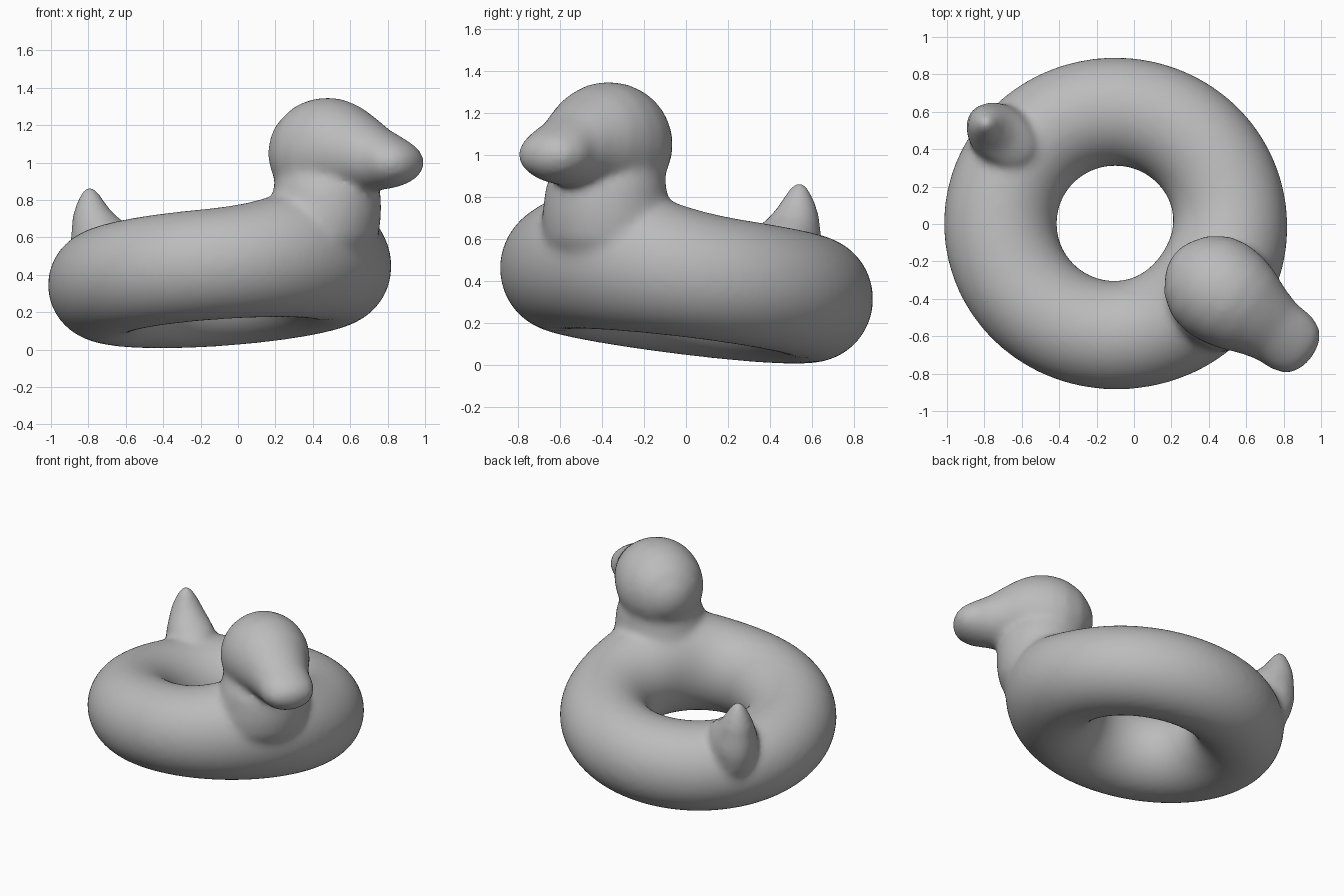
import bpy, bmesh, math
from mathutils import Vector

old = bpy.data.objects.get("Cube")
if old:
    bpy.data.objects.remove(old)

UP = Vector((0, 0, 1))
SEGMENTS = 40
bm = bmesh.new()


def ellipse(center, axis_a, axis_b, a, b, n=SEGMENTS):
    """Ring of vertices around a centre."""
    steps = [2 * math.pi * i / n for i in range(n)]
    return [bm.verts.new(center + axis_a * a * math.cos(t) + axis_b * b * math.sin(t))
            for t in steps]


def bridge(r1, r2):
    n = len(r1)
    for i in range(n):
        j = (i + 1) % n
        bm.faces.new((r1[i], r1[j], r2[j], r2[i]))


def loft(sections, axis_a, axis_b):
    """Capped skin through (centre, half width, half height) sections."""
    rings = [ellipse(c, axis_a, axis_b, a, b) for c, a, b in sections]
    for r1, r2 in zip(rings, rings[1:]):
        bridge(r1, r2)
    bm.faces.new(rings[0][::-1])
    bm.faces.new(rings[-1])


facing = Vector((0.81, -0.59, 0)).normalized()

# Swim ring: thick tube, tilted up towards the head, with a raised chest
ring_center = Vector((-0.1, 0.003, 0.387))
rings = []
for i in range(96):
    t = 2 * math.pi * i / 96
    out = Vector((math.cos(t), math.sin(t), 0))
    chest = 0.05 * max(0, out.dot(facing)) ** 6
    center = ring_center + Vector((out.x * 0.615, out.y * 0.598, chest))
    center.z += 0.042 * out.x - 0.072 * out.y
    width = 0.29 + 0.012 * out.x ** 2 + 0.3 * chest
    rings.append(ellipse(center, out, UP, width, 0.298 + chest))
for i in range(96):
    bridge(rings[i], rings[(i + 1) % 96])

# Neck: rises out of the chest
neck = [(0.4, -0.34, 0.45, 0.27), (0.435, -0.365, 0.6, 0.315), (0.455, -0.375, 0.7, 0.31),
        (0.47, -0.38, 0.78, 0.297), (0.475, -0.38, 0.86, 0.285), (0.45, -0.35, 1.0, 0.24)]
loft([(Vector((x, y, z)), r, r) for x, y, z, r in neck], Vector((1, 0, 0)), Vector((0, 1, 0)))

# Head and beak: one form lofted along the facing direction
side = UP.cross(facing)
head_base = Vector((0.44, -0.34, 0))
head = [(-0.288, 0.03, 0.03, 1.05), (-0.268, 0.1, 0.1, 1.05), (-0.2, 0.2, 0.2, 1.05),
        (-0.1, 0.265, 0.27, 1.05), (0, 0.286, 0.292, 1.055), (0.1, 0.28, 0.28, 1.067),
        (0.2, 0.255, 0.245, 1.07), (0.3, 0.213, 0.207, 1.052), (0.4, 0.183, 0.17, 1.022),
        (0.5, 0.18, 0.137, 1.005), (0.57, 0.155, 0.105, 1.0), (0.61, 0.11, 0.07, 1.0),
        (0.632, 0.05, 0.03, 1.0)]
loft([(head_base + facing * u + UP * z, w, h) for u, w, h, z in head], side, UP)

# Tail: pointed fin on the outer rim, opposite the head
back = Vector((-0.79, 0.61, 0)).normalized()
tail = [(0.7, 0.28, 0.18, 0.12), (0.73, 0.4, 0.215, 0.15), (0.745, 0.5, 0.228, 0.165),
        (0.755, 0.58, 0.222, 0.16), (0.78, 0.645, 0.19, 0.14), (0.835, 0.7, 0.135, 0.115),
        (0.862, 0.76, 0.092, 0.09), (0.872, 0.82, 0.06, 0.06), (0.876, 0.868, 0.03, 0.03)]
base = Vector((ring_center.x, ring_center.y, 0))
loft([(base + back * r + UP * z, a, b) for r, z, a, b in tail], back, UP.cross(back))

bmesh.ops.recalc_face_normals(bm, faces=bm.faces)
mesh = bpy.data.meshes.new("duck_float")
bm.to_mesh(mesh)
bm.free()
duck = bpy.data.objects.new("duck_float", mesh)
bpy.context.collection.objects.link(duck)

# Fuse the forms into one soft inflated skin
remesh = duck.modifiers.new("fuse", 'REMESH')
remesh.mode = 'VOXEL'
remesh.voxel_size = 0.018
remesh.use_smooth_shade = True
soften = duck.modifiers.new("soften", 'SMOOTH')
soften.factor = 0.5
soften.iterations = 24

# Plain grey vinyl
grey = bpy.data.materials.new("grey")
grey.use_nodes = True
color = (0.5, 0.5, 0.5, 1)
grey.diffuse_color = color
grey.node_tree.nodes["Principled BSDF"].inputs["Base Color"].default_value = color
mesh.materials.append(grey)
for poly in mesh.polygons:
    poly.use_smooth = True
